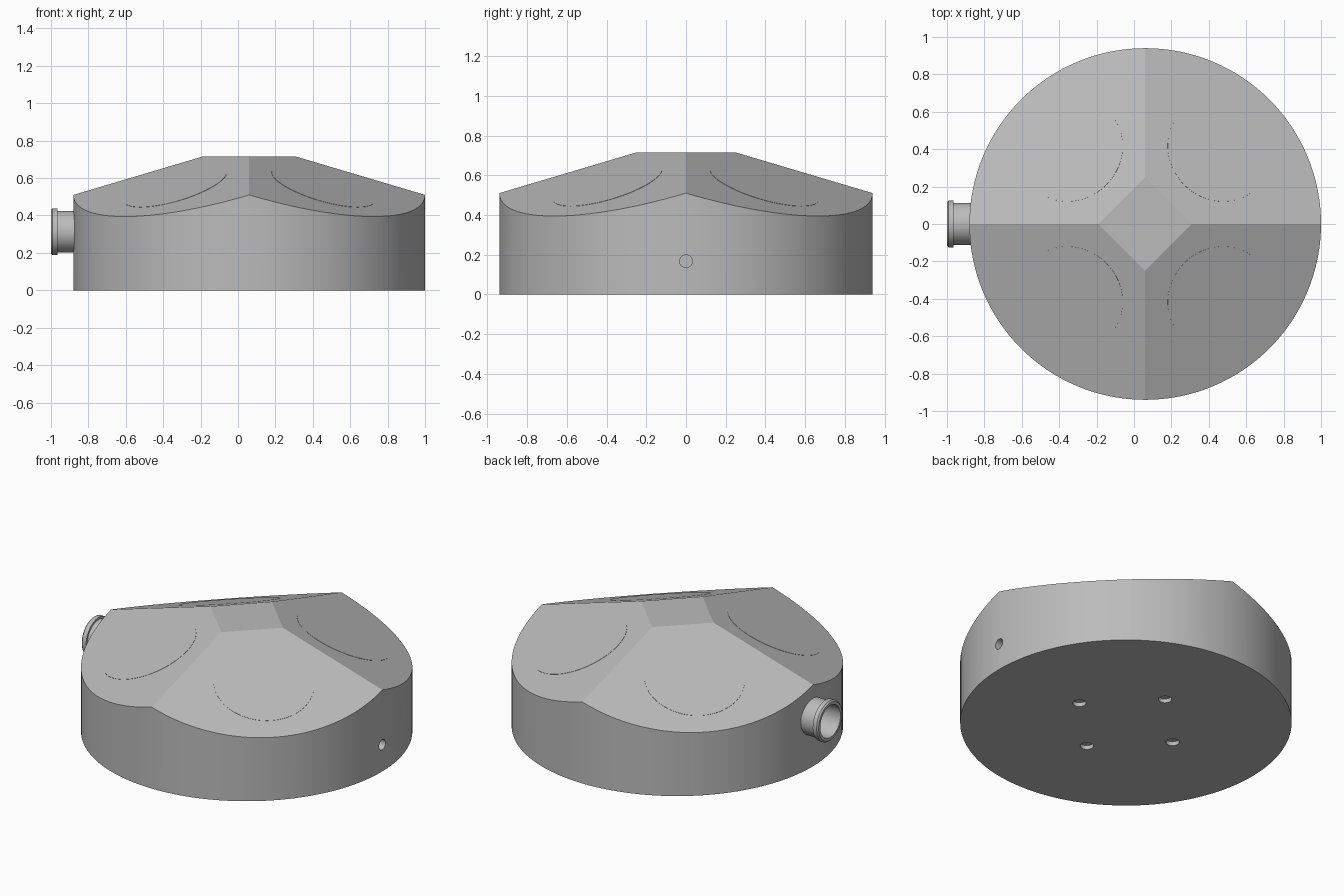
import bpy, bmesh, math
from mathutils import Vector, Matrix

cube = bpy.data.objects.get("Cube")
if cube:
    bpy.data.objects.remove(cube, do_unlink=True)

CX, R, TOP, FLAT = 0.06, 0.94, 0.715, 0.25
SLOPE = 0.297      # drop of the roof facets per unit of |x| + |y|
PORT_Z = 0.313

grey = bpy.data.materials.new("plain grey")
grey.use_nodes = True
colour = (0.5, 0.5, 0.5, 1)
grey.diffuse_color = colour
grey.node_tree.nodes["Principled BSDF"].inputs["Base Color"].default_value = colour


def make_object(name, bm):
    bmesh.ops.recalc_face_normals(bm, faces=bm.faces)
    mesh = bpy.data.meshes.new(name)
    bm.to_mesh(mesh)
    bm.free()
    mesh.materials.append(grey)
    obj = bpy.data.objects.new(name, mesh)
    bpy.context.collection.objects.link(obj)
    return obj


def activate(obj):
    bpy.ops.object.select_all(action='DESELECT')
    obj.select_set(True)
    bpy.context.view_layer.objects.active = obj


def smooth(obj):
    activate(obj)
    bpy.ops.object.shade_smooth_by_angle(angle=math.radians(15))


def cylinder(name, radius, depth, centre, axis=(0, 0, 1), segments=48):
    bm = bmesh.new()
    turn = Vector(axis).to_track_quat('Z', 'Y').to_matrix().to_4x4()
    bmesh.ops.create_cone(bm, cap_ends=True, segments=segments, radius1=radius,
                          radius2=radius, depth=depth,
                          matrix=Matrix.Translation(centre) @ turn)
    return make_object(name, bm)


def cut(target, cutter):
    cutter.hide_render = True
    mod = target.modifiers.new("cut", 'BOOLEAN')
    mod.operation = 'DIFFERENCE'
    mod.solver = 'EXACT'
    mod.object = cutter
    activate(target)
    bpy.ops.object.modifier_apply(modifier=mod.name)
    bpy.data.objects.remove(cutter, do_unlink=True)


# Round body with four sloping facets around a flat diamond
diagonals = [(sx, sy) for sx in (-1, 1) for sy in (-1, 1)]
bm = bmesh.new()
bmesh.ops.create_cone(bm, cap_ends=True, segments=128, radius1=R, radius2=R, depth=TOP,
                      matrix=Matrix.Translation((CX, 0, TOP / 2)))
for sx, sy in diagonals:
    result = bmesh.ops.bisect_plane(
        bm, geom=bm.verts[:] + bm.edges[:] + bm.faces[:], dist=1e-5,
        plane_co=(CX + sx * FLAT, 0, TOP), plane_no=(sx * SLOPE, sy * SLOPE, 1),
        clear_outer=True)
    rim = [g for g in result["geom_cut"] if isinstance(g, bmesh.types.BMEdge)]
    bmesh.ops.holes_fill(bm, edges=[e for e in rim if e.is_boundary], sides=0)
body = make_object("body", bm)

# Side hole, screw recesses underneath and the port bore
cut(body, cylinder("side_hole_cutter", 0.032, 0.16, (CX + R, 0, 0.167), (1, 0, 0), 32))
for i in range(4):
    a = i * math.pi / 2
    place = (CX + 0.345 * math.cos(a), 0.345 * math.sin(a), 0)
    cut(body, cylinder("recess_cutter", 0.038, 0.05, place, segments=32))
cut(body, cylinder("bore_cutter", 0.1, 0.3, (-0.95, 0, PORT_Z), (1, 0, 0)))
smooth(body)

# Flush round plates on the facets
for n, (sx, sy) in enumerate(diagonals):
    spot = 0.395
    normal = Vector((sx * SLOPE, sy * SLOPE, 1)).normalized()
    centre = Vector((CX + sx * spot, sy * spot, TOP - SLOPE * (2 * spot - FLAT)))
    smooth(cylinder(f"facet_plate_{n + 1}", 0.286, 0.003, centre, normal, 64))

# Hollow port with a flanged lip, turned about the x axis
profile = [(-0.82, 0.1), (-0.82, 0.112), (-0.965, 0.112), (-0.965, 0.125),
           (-0.992, 0.125), (-1.0, 0.117), (-1.0, 0.1)]
bm = bmesh.new()
ring = [bm.verts.new((x, 0, r)) for x, r in profile]
edges = [bm.edges.new((v, ring[(i + 1) % len(ring)])) for i, v in enumerate(ring)]
bmesh.ops.spin(bm, geom=ring + edges, cent=(0, 0, 0), axis=(1, 0, 0),
               angle=2 * math.pi, steps=48)
bmesh.ops.remove_doubles(bm, verts=bm.verts, dist=1e-5)
bmesh.ops.translate(bm, verts=bm.verts, vec=(0, 0, PORT_Z))
smooth(make_object("port", bm))
